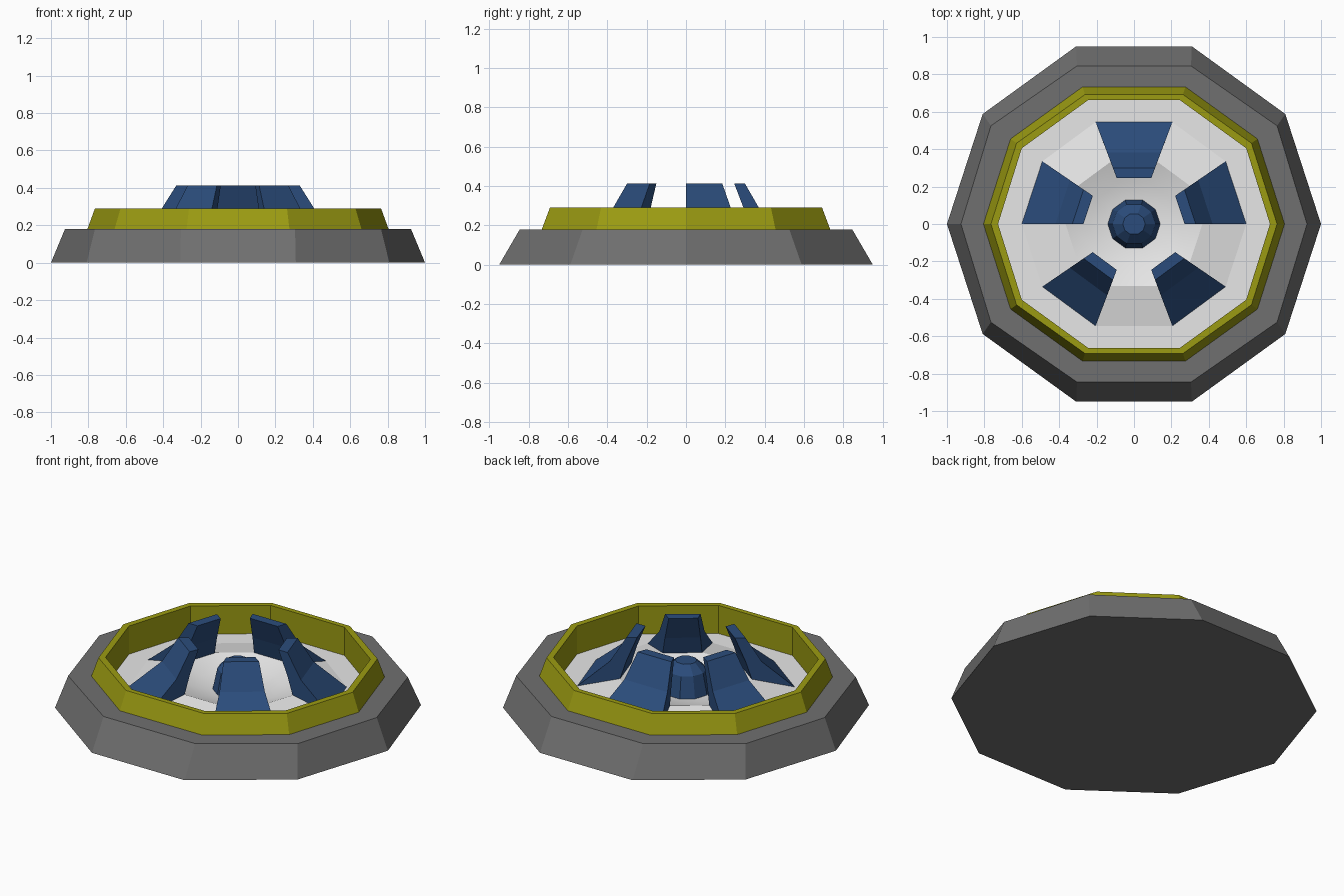
import bpy
import bmesh

cube = bpy.data.objects.get("Cube")
if cube:
    bpy.data.objects.remove(cube, do_unlink=True)


def material(name, rgb):
    m = bpy.data.materials.new(name)
    m.use_nodes = True
    m.diffuse_color = (*rgb, 1)
    m.node_tree.nodes["Principled BSDF"].inputs["Base Color"].default_value = (*rgb, 1)
    return m


GREY = material("stone grey", (0.16, 0.16, 0.16))
YELLOW = material("olive yellow", (0.33, 0.33, 0.006))
WHITE = material("white", (0.8, 0.8, 0.8))
BLUE = material("navy blue", (0.024, 0.073, 0.2))


def decagon(side, shoulder, end, scale=1.0):
    """Mirror one quarter (side, shoulder, end points) into ten ring points."""
    (sx, sy), (mx, my), (ex, ey) = side, shoulder, end
    pts = [(sx, sy), (mx, my), (ex, ey), (-ex, ey), (-mx, my),
           (-sx, sy), (-mx, -my), (-ex, -ey), (ex, -ey), (mx, -my)]
    return [(x * scale, y * scale) for x, y in pts]


def build(name, mat, rings, cap_first=False, cap_last=False, smooth_from=None):
    """Skin a stack of (points, z) rings; rings run outside to inside or upward."""
    bm = bmesh.new()
    loops = [[bm.verts.new((x, y, z)) for x, y in pts] for pts, z in rings]
    n = len(loops[0])
    for k, (a, b) in enumerate(zip(loops, loops[1:])):
        for i in range(n):
            j = (i + 1) % n
            f = bm.faces.new((a[i], a[j], b[j], b[i]))
            f.smooth = smooth_from is not None and k >= smooth_from
    if cap_first:
        bm.faces.new(loops[0][::-1])
    if cap_last:
        f = bm.faces.new(loops[-1])
        f.smooth = smooth_from is not None
    return finish(name, mat, bm)


def finish(name, mat, bm):
    mesh = bpy.data.meshes.new(name)
    bm.to_mesh(mesh)
    bm.free()
    mesh.materials.append(mat)
    obj = bpy.data.objects.new(name, mesh)
    bpy.context.collection.objects.link(obj)
    return obj


# Key outlines
foot = decagon((1, 0), (0.809, 0.588), (0.309, 0.95))
shelf = decagon((0.925, 0), (0.765, 0.525), (0.305, 0.845))
rim_base = decagon((0.805, 0), (0.66, 0.455), (0.275, 0.733))
rim_top = decagon((0.765, 0), (0.628, 0.432), (0.262, 0.692))
rim_inner = decagon((0.727, 0), (0.6, 0.405), (0.246, 0.662))
spokes = decagon((0.6, 0), (0.49, 0.335), (0.205, 0.545))


def scaled(t):
    return [(x * t, y * t) for x, y in spokes]


# Sloped base with its flat shelf
build("base", GREY, [(foot, 0), (shelf, 0.18), (rim_base, 0.18)], cap_first=True)

# Raised rim with a vertical inner wall
build("rim", YELLOW, [(rim_base, 0.18), (rim_top, 0.29), (rim_inner, 0.29), (rim_inner, 0.12)])

# Floor: flat border, raised ridge, smooth central dish
floor = build("floor", WHITE, [(rim_inner, 0.12), (spokes, 0.12), (scaled(0.61), 0.165),
                               (scaled(0.4), 0.12), (scaled(0.18), 0.1)],
              cap_last=True, smooth_from=2)

# Central knob
build("center_knob", BLUE, [(scaled(0.235), 0.1), (scaled(0.19), 0.23), (scaled(0.1), 0.28)],
      cap_last=True)

# Five bent claws on alternate sides: (fraction of outline, height) section
section = [(1.0, 0.12), (0.7, 0.27), (0.55, 0.413), (0.45, 0.413), (0.55, 0.27), (0.62, 0.14)]
for number, i in enumerate(range(0, 10, 2), 1):
    bm = bmesh.new()
    a, b = [[bm.verts.new((x * t, y * t, z)) for t, z in section]
            for x, y in (spokes[i], spokes[i + 1])]
    n = len(section)
    for k in range(n):
        j = (k + 1) % n
        bm.faces.new((a[k], b[k], b[j], a[j]))
    # Side walls split at the bend
    for s in (a, b):
        bm.faces.new((s[0], s[1], s[4], s[5]))
        bm.faces.new((s[1], s[2], s[3], s[4]))
    bmesh.ops.recalc_face_normals(bm, faces=bm.faces)
    finish(f"claw_{number}", BLUE, bm)
